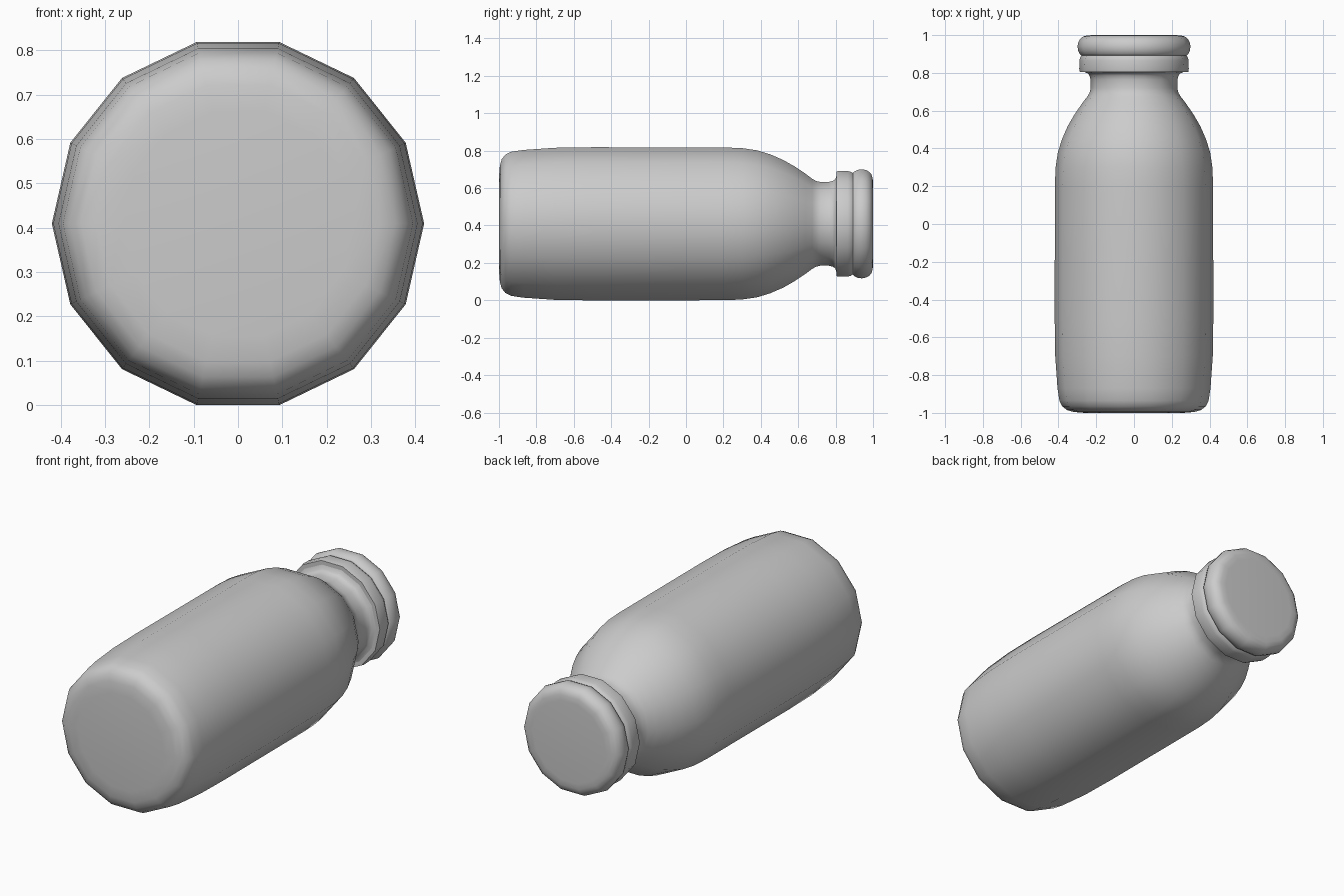
import bpy
import bmesh
import math

SIDES = 14
CENTRE_Z = 0.409

cube = bpy.data.objects.get("Cube")
if cube:
    bpy.data.objects.remove(cube, do_unlink=True)

grey = bpy.data.materials.new("plain grey")
grey.use_nodes = True
colour = (0.6, 0.6, 0.6, 1)
grey.diffuse_color = colour
grey.node_tree.nodes["Principled BSDF"].inputs["Base Color"].default_value = colour


def lathe_along_y(name, profile, close_end=True):
    """Turn (y, radius) points into a faceted solid lying along y."""
    bm = bmesh.new()
    rings = []
    for y, r in profile:
        ring = []
        for i in range(SIDES):
            a = math.tau * i / SIDES
            ring.append(bm.verts.new((r * math.cos(a), y, CENTRE_Z + r * math.sin(a))))
        rings.append(ring)
    for low, high in zip(rings, rings[1:]):
        for i in range(SIDES):
            j = (i + 1) % SIDES
            bm.faces.new((low[i], low[j], high[j], high[i]))
    bm.faces.new(rings[0])
    if close_end:
        bm.faces.new(rings[-1])
    bmesh.ops.recalc_face_normals(bm, faces=bm.faces)
    mesh = bpy.data.meshes.new(name)
    bm.to_mesh(mesh)
    bm.free()
    mesh.materials.append(grey)
    obj = bpy.data.objects.new(name, mesh)
    bpy.context.collection.objects.link(obj)
    bpy.ops.object.select_all(action="DESELECT")
    obj.select_set(True)
    bpy.context.view_layer.objects.active = obj
    bpy.ops.object.shade_smooth_by_angle(angle=math.radians(50))
    return obj


# Body: rounded base, long straight wall, sloping shoulder and flared neck
lathe_along_y("bottle_body", [
    (-1.0, 0.26), (-0.995, 0.32), (-0.985, 0.355), (-0.965, 0.38), (-0.935, 0.395),
    (-0.87, 0.405), (-0.7, 0.417), (-0.5, 0.42), (0.2, 0.419), (0.3, 0.415),
    (0.38, 0.403), (0.45, 0.381), (0.52, 0.35), (0.58, 0.315), (0.64, 0.274),
    (0.675, 0.247), (0.695, 0.235), (0.72, 0.229), (0.765, 0.23), (0.785, 0.235),
    (0.798, 0.245), (0.805, 0.265), (0.81, 0.28),
], close_end=False)

# Cap collar: straight band with softened edges
lathe_along_y("cap_collar", [
    (0.805, 0.287), (0.82, 0.29), (0.865, 0.289), (0.88, 0.286), (0.892, 0.278),
])

# Cap lid: rounded bulge with a flat top
lathe_along_y("cap_lid", [
    (0.892, 0.278), (0.9, 0.287), (0.918, 0.296), (0.94, 0.299), (0.962, 0.295),
    (0.98, 0.285), (0.992, 0.27), (0.998, 0.25), (1.0, 0.22),
])
